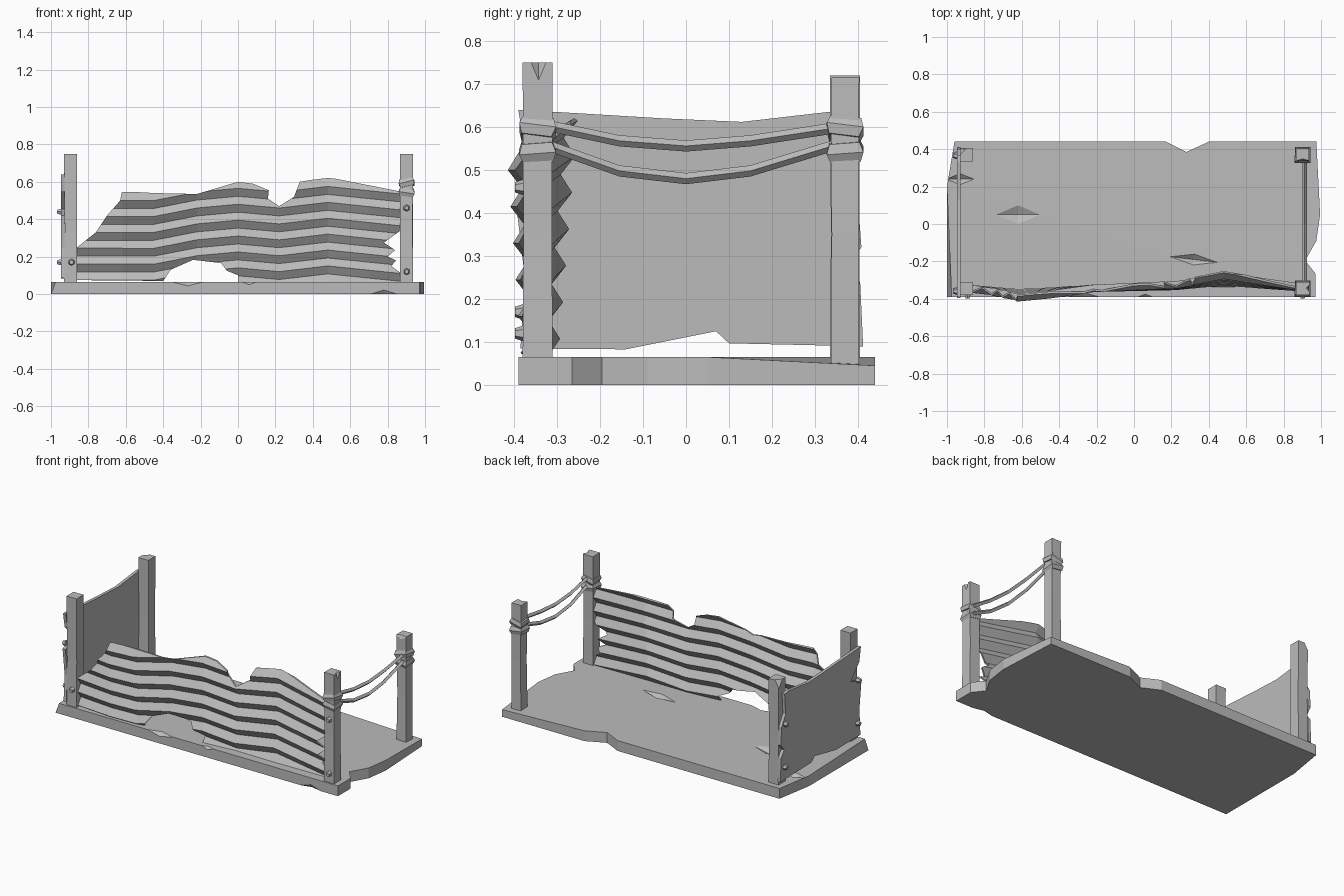
import bpy, bmesh, math
from mathutils import Vector, Matrix

cube = bpy.data.objects.get("Cube")
if cube:
    bpy.data.objects.remove(cube, do_unlink=True)

grey = bpy.data.materials.new("weathered grey")
grey.use_nodes = True
grey.diffuse_color = (0.5, 0.5, 0.5, 1)
grey.node_tree.nodes["Principled BSDF"].inputs["Base Color"].default_value = (0.5, 0.5, 0.5, 1)


def finish(name, bm):
    bmesh.ops.recalc_face_normals(bm, faces=bm.faces[:])
    mesh = bpy.data.meshes.new(name)
    bm.to_mesh(mesh)
    bm.free()
    mesh.materials.append(grey)
    ob = bpy.data.objects.new(name, mesh)
    bpy.context.collection.objects.link(ob)
    return ob


def prism(name, outline, place, low, high):
    """Extrude a 2D outline between two depths; place(u, v, depth) gives the point."""
    bm = bmesh.new()
    ends = [[bm.verts.new(place(u, v, d)) for u, v in outline] for d in (low, high)]
    for ring in ends:
        bm.faces.new(ring)
    n = len(outline)
    for i in range(n):
        j = (i + 1) % n
        bm.faces.new((ends[0][i], ends[0][j], ends[1][j], ends[1][i]))
    return finish(name, bm)


def apply(ob, kind, **settings):
    mod = ob.modifiers.new(kind.lower(), kind)
    for key, value in settings.items():
        setattr(mod, key, value)
    bpy.context.view_layer.objects.active = ob
    bpy.ops.object.modifier_apply(modifier=mod.name)


def boolean(ob, cutter, operation):
    apply(ob, 'BOOLEAN', object=cutter, operation=operation, solver='EXACT')
    bpy.data.objects.remove(cutter, do_unlink=True)


def chip(ob, centre, size, turn=0):
    """Carve a faceted nick using a stretched octahedron."""
    bm = bmesh.new()
    bmesh.ops.create_icosphere(bm, subdivisions=1, radius=1)
    bm.clear()
    tips = [bm.verts.new(p) for p in ((1, 0, 0), (0, 1, 0), (-1, 0, 0), (0, -1, 0))]
    for z in (1, -1):
        pole = bm.verts.new((0, 0, z))
        for i in range(4):
            bm.faces.new((tips[i], tips[(i + 1) % 4], pole))
    bm.transform(Matrix.Translation(centre) @ Matrix.Rotation(turn, 4, 'Z') @ Matrix.Diagonal((*size, 1)))
    boolean(ob, finish("chip_cutter", bm), 'DIFFERENCE')


def interp(table, x):
    for (a, u), (b, v) in zip(table, table[1:]):
        if x <= b:
            return u + (v - u) * max(0, x - a) / (b - a)
    return table[-1][1]


# Broken floor slab
slab = prism("floor_slab", [
    (-1, -.39), (.97, -.39), (.97, -.265), (.915, -.195), (.975, -.09), (.995, .05), (.975, .44),
    (.4, .44), (.28, .385), (.17, .44), (-.96, .44), (-1, .2)], lambda u, v, d: (u, v, d), 0, .065)
for v in slab.data.vertices:
    if v.co.z > .05 and v.co.x < -.9 and v.co.y < 0:
        v.co.x += .025
    if v.co.z > .05 and v.co.x > .9 and v.co.y > .4:
        v.co.z = .045
chip(slab, (-.62, .05, .07), (.14, .06, .03))
chip(slab, (.32, -.19, .07), (.15, .035, .03), -.12)
chip(slab, (-.93, .24, .07), (.09, .035, .03))
chip(slab, (-.27, -.4, .07), (.14, .04, .035))
chip(slab, (.06, -.4, .07), (.08, .03, .03))
chip(slab, (.78, -.4, -.005), (.13, .03, .04))


# Corner posts
def post(name, x, y, top, lean=0, half=.035):
    bm = bmesh.new()
    rings = []
    for z, w, dx in ((.04, half, 0), (.35, half - .002, lean), (top, half, 0)):
        rings.append([bm.verts.new((x + dx + a * w, y + b * w, z))
                      for a, b in ((-1, -1), (1, -1), (1, 1), (-1, 1))])
    bm.faces.new(rings[0])
    bm.faces.new(rings[-1])
    for low, high in zip(rings, rings[1:]):
        for i in range(4):
            j = (i + 1) % 4
            bm.faces.new((low[i], low[j], high[j], high[i]))
    return finish(name, bm)


front_right = post("front_right_post", -.895, -.345, .75, .002)
front_left = post("front_left_post", .902, -.345, .75, -.002)
back_right = post("back_right_post", -.895, .37, .72, .002)
back_left = post("back_left_post", .902, .37, .715, .003, .033)
chip(front_left, (.94, -.343, .76), (.022, .025, .06))
chip(back_left, (.902, .335, .72), (.06, .016, .03))
chip(back_right, (-.93, .4, .72), (.03, .03, .05))

# Corrugated front sheet: zigzag rows that bend more toward the top
bend = [(-.9, 0), (-.62, -.058), (-.45, -.04), (-.2, 0), (.2, .015), (.48, .068), (.92, 0)]
lift = [(-.9, 0), (-.45, 0), (-.22, .045), (0, .065), (.22, .045), (.48, .075), (.92, .03)]
stations = [-.92, -.62, -.45, -.22, 0, .22, .48, .7, .92]
bm = bmesh.new()
grid = []
for row in range(18):
    z0 = .585 - .0425 * (row - 1)
    line = []
    for x in stations:
        z = z0 - .085 + interp(lift, x)
        ridge = -.015 if row % 2 else .015
        y = -.342 + interp(bend, x) * (.3 + .7 * z / .58) + ridge
        line.append(bm.verts.new((x, y, z)))
    grid.append(line)
for a, b in zip(grid, grid[1:]):
    for i in range(len(stations) - 1):
        bm.faces.new((a[i], a[i + 1], b[i + 1], b[i]))
sheet = finish("corrugated_sheet", bm)
apply(sheet, 'SOLIDIFY', thickness=.01, offset=0)
torn = prism("sheet_cutter", [
    (-.91, .075), (-.4, .07), (-.36, .13), (-.24, .183), (-.09, .165), (-.06, .125), (0, .1),
    (0, .062), (.91, .062), (.91, .1), (.86, .12), (.82, .15), (.845, .18), (.8, .2), (.84, .235),
    (.78, .275), (.87, .34), (.91, .35), (.91, .54), (.48, .625), (.33, .6), (.3, .52), (.22, .47),
    (.16, .51), (.165, .555), (.08, .59), (0, .6), (-.22, .535), (-.45, .54), (-.62, .55),
    (-.63, .5), (-.70, .42), (-.76, .33), (-.86, .25), (-.91, .24)],
    lambda u, v, d: (u, d, v), -.6, -.1)
boolean(sheet, torn, 'INTERSECT')

# Flat torn panel on the right end
prism("end_panel", [
    (-.385, .085), (-.14, .083), (.07, .125), (.1, .097), (.412, .09), (.405, .24), (.375, .28),
    (.408, .32), (.4, .43), (.36, .5), (.37, .63), (.33, .635), (.13, .612), (-.05, .62),
    (-.3, .635), (-.39, .64), (-.375, .55), (-.29, .455), (-.395, .42), (-.375, .25)],
    lambda u, v, d: (d, u, v), -.947, -.928)


# Bolts
def bolt(name, place, axis):
    bm = bmesh.new()
    bmesh.ops.create_cone(bm, cap_ends=True, segments=6, radius1=.02, radius2=.012, depth=.024)
    turn = Vector((0, 0, 1)).rotation_difference(Vector(axis)).to_matrix().to_4x4()
    bm.transform(Matrix.Translation(place) @ turn)
    finish(name, bm)


for i, (x, z) in enumerate(((-.89, .17), (.902, .46), (.902, .12))):
    bolt(f"front_bolt_{i + 1}", (x, -.386, z), (0, -1, 0))
for i, (y, z) in enumerate(((-.355, .17), (-.36, .44), (.37, .17), (.365, .44))):
    bolt(f"panel_bolt_{i + 1}", (-.955, y, z), (-1, 0, 0))


# Rope wraps around the left posts
def wrap(name, x, y, z, tilt):
    bm = bmesh.new()
    bmesh.ops.create_cube(bm, size=1)
    bmesh.ops.subdivide_edges(
        bm, edges=[e for e in bm.edges if abs(e.verts[0].co.z - e.verts[1].co.z) > .5], cuts=1)
    for v in bm.verts:
        width = .086 if abs(v.co.z) < .1 else .07
        v.co = Vector((v.co.x * width, v.co.y * width, v.co.z * .045))
    bm.transform(Matrix.Translation((x, y, z)) @ Matrix.Rotation(tilt, 4, 'Y')
                 @ Matrix.Rotation(tilt / 2, 4, 'X'))
    finish(name, bm)


for side, y in (("front", -.345), ("back", .37)):
    wrap(side + "_upper_wrap", .902, y, .595, -.25)
    wrap(side + "_lower_wrap", .902, y, .545, .15)


# Sagging ropes on the left end
def rope(name, heights):
    bm = bmesh.new()
    rings = []
    for y, z in zip((-.33, -.155, 0, .15, .36), heights):
        rings.append([bm.verts.new((.912 + .012 * math.cos(k * math.pi / 2), y,
                                    z + .013 * math.sin(k * math.pi / 2))) for k in range(4)])
    for a, b in zip(rings, rings[1:]):
        for i in range(4):
            j = (i + 1) % 4
            bm.faces.new((a[i], a[j], b[j], b[i]))
    bm.faces.new(rings[0])
    bm.faces.new(rings[-1])
    finish(name, bm)


rope("upper_rope", (.605, .568, .556, .568, .6))
rope("lower_rope", (.56, .498, .48, .498, .562))
